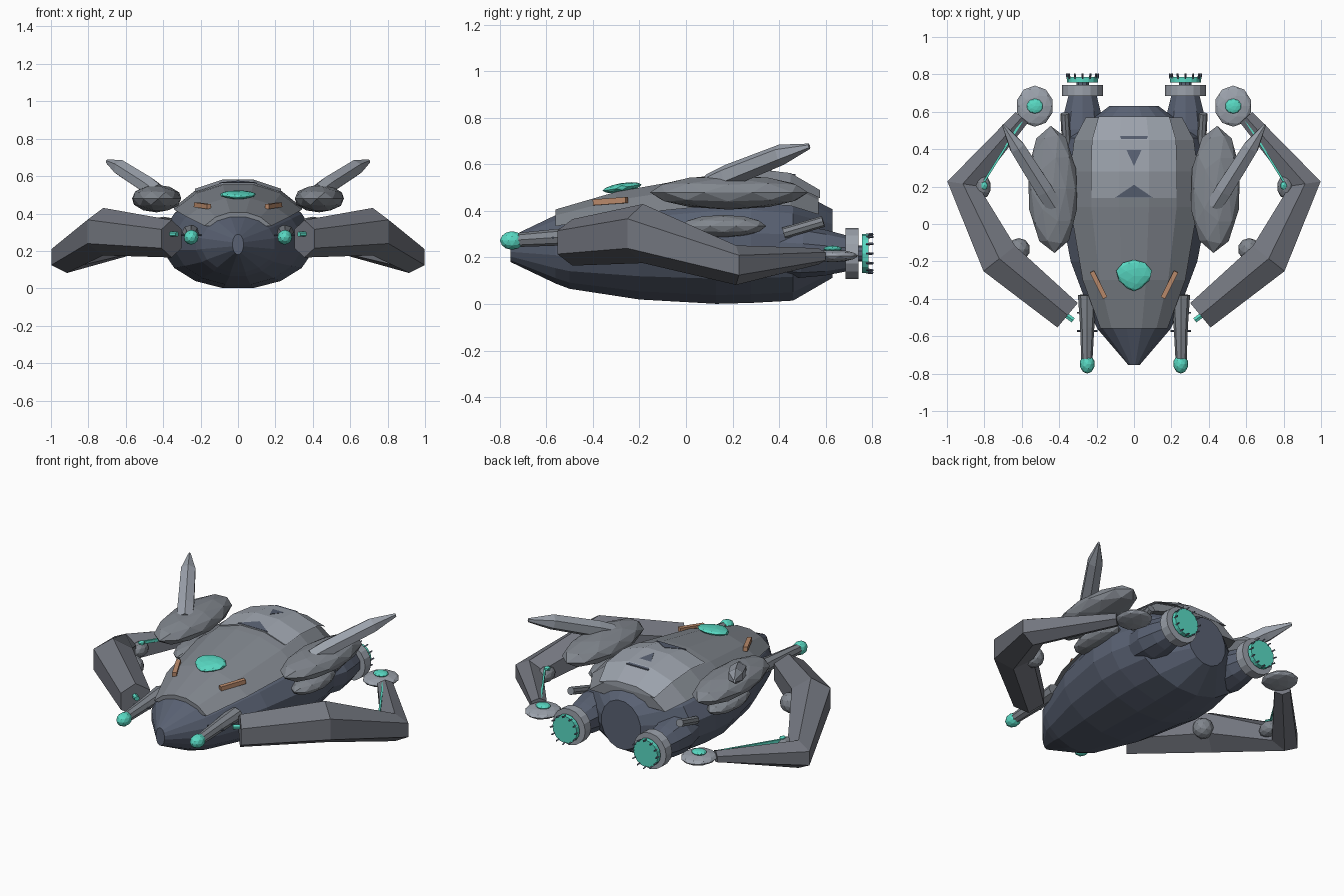
import bpy, bmesh, math
from mathutils import Vector, Matrix


def material(name, r, g, b):
    m = bpy.data.materials.new(name)
    m.diffuse_color = (r, g, b, 1)
    return m


HULL = material("hull_blue_grey", 0.10, 0.12, 0.17)
SHELL = material("shell_grey", 0.22, 0.24, 0.27)
PANEL = material("panel_grey", 0.33, 0.36, 0.41)
ARM = material("arm_grey", 0.17, 0.18, 0.21)
TEAL = material("glow_teal", 0.10, 0.70, 0.55)
COPPER = material("copper", 0.50, 0.26, 0.15)


def finish(name, bm, mat):
    bmesh.ops.recalc_face_normals(bm, faces=bm.faces)
    me = bpy.data.meshes.new(name)
    bm.to_mesh(me)
    bm.free()
    me.materials.append(mat)
    ob = bpy.data.objects.new(name, me)
    bpy.context.collection.objects.link(ob)
    return ob


def loft(name, rings, mat):
    bm = bmesh.new()
    vs = [[bm.verts.new(p) for p in r] for r in rings]
    n = len(rings[0])
    for a, b in zip(vs, vs[1:]):
        for i in range(n):
            j = (i + 1) % n
            bm.faces.new((a[i], a[j], b[j], b[i]))
    bm.faces.new(vs[0])
    bm.faces.new(vs[-1])
    return finish(name, bm, mat)


def tube(name, stations, mat, sides=6, upright=False, phase=90):
    """Loft along a path of (x, y, z, half_width, half_height)."""
    pts = [Vector(s[:3]) for s in stations]
    seg = [(b - a).normalized() for a, b in zip(pts, pts[1:])]
    rings = []
    for i, s in enumerate(stations):
        t = (seg[max(i - 1, 0)] + seg[min(i, len(seg) - 1)]).normalized()
        u = t.cross(Vector((0, 0, 1))).normalized()
        v = Vector((0, 0, 1)) if upright else u.cross(t)
        ring = []
        for k in range(sides):
            a = math.radians(phase) + k * math.tau / sides
            ring.append(pts[i] + u * s[3] * math.cos(a) + v * s[4] * math.sin(a))
        rings.append(ring)
    return loft(name, rings, mat)


def pod(name, loc, radii, mat, yaw=0, pitch=0, sub=2, front_taper=0):
    bm = bmesh.new()
    bmesh.ops.create_icosphere(bm, subdivisions=sub, radius=1)
    for v in bm.verts:
        if front_taper and v.co.y < 0:
            v.co.x *= 1 + front_taper * v.co.y
    m = (Matrix.Translation(loc) @ Matrix.Rotation(yaw, 4, 'Z')
         @ Matrix.Rotation(pitch, 4, 'X') @ Matrix.Diagonal((*radii, 1)))
    bmesh.ops.transform(bm, matrix=m, verts=bm.verts)
    return finish(name, bm, mat)


def section(y, w, zb, zm, zt, first=0, last=15):
    ring = []
    for k in range(first, last + 1):
        a = (k + 0.5) * math.tau / 16
        h = (zt - zm) if math.sin(a) > 0 else (zm - zb)
        ring.append((w * math.cos(a), y, zm + h * math.sin(a)))
    return ring


# Main hull: y, half width, bottom, middle, top
hull = [(-0.755, 0.03, 0.18, 0.235, 0.29), (-0.56, 0.2, 0.085, 0.24, 0.385),
        (-0.5, 0.23, 0.062, 0.24, 0.40), (-0.2, 0.345, 0.015, 0.25, 0.47),
        (0.13, 0.41, -0.004, 0.25, 0.52), (0.28, 0.405, 0.0, 0.25, 0.53),
        (0.46, 0.365, 0.01, 0.25, 0.50), (0.63, 0.135, 0.11, 0.26, 0.41)]
loft("hull", [section(*s) for s in hull], HULL)

# Armoured upper shell and raised rear panel
shell = [(-0.56, 0.215, 0, 0.24, 0.41), (-0.3, 0.33, 0, 0.25, 0.487),
         (0.09, 0.41, 0, 0.25, 0.557), (0.28, 0.41, 0, 0.25, 0.58),
         (0.45, 0.385, 0, 0.25, 0.56), (0.57, 0.31, 0, 0.26, 0.485)]
loft("upper_shell", [section(*s, 1, 6) for s in shell], SHELL)
panel = [(0.14, 0.41, 0, 0.25, 0.570), (0.28, 0.415, 0, 0.25, 0.589),
         (0.45, 0.405, 0, 0.25, 0.569), (0.575, 0.34, 0, 0.26, 0.495)]
loft("rear_panel", [section(*s, 2, 5) for s in panel], PANEL)

# Dark triangular vents on the panel
for tri in ([(-0.075, 0.47, 0.558), (0.075, 0.47, 0.558), (0, 0.31, 0.582)],
            [(-0.10, 0.142, 0.566), (0.10, 0.142, 0.566), (0, 0.21, 0.576)]):
    loft("roof_vent", [tri, [(x, y, z - 0.04) for x, y, z in tri]], HULL)

# Cockpit glass
pod("cockpit_glass", (0, -0.275, 0.500), (0.1, 0.085, 0.02), TEAL,
    pitch=0.16, front_taper=0.45)

for s in (-1, 1):
    # Copper strips beside the cockpit
    tube("copper_strip", [(s * 0.225, -0.255, 0.447, 0.018, 0.018),
                          (s * 0.155, -0.395, 0.437, 0.018, 0.018)], COPPER, 4, phase=45)

    # Large shoulder pod, fin and lower side pod
    pod("shoulder_pod", (s * 0.435, 0.185, 0.48), (0.135, 0.34, 0.074), SHELL, yaw=s * -0.03)
    tube("fin", [(s * 0.43, 0.10, 0.515, 0.048, 0.045), (s * 0.48, 0.18, 0.55, 0.052, 0.05),
                 (s * 0.625, 0.41, 0.642, 0.046, 0.045), (s * 0.70, 0.53, 0.678, 0.007, 0.012)],
         PANEL, 6)
    pod("side_pod", (s * 0.40, 0.16, 0.335), (0.08, 0.185, 0.048), SHELL)

    # Claw arm: front end, bend, elbow, rear taper
    tube("claw_arm", [(s * 0.355, -0.488, 0.265, 0.098, 0.10),
                      (s * 0.72, -0.185, 0.303, 0.125, 0.127),
                      (s * 0.915, 0.215, 0.167, 0.097, 0.085),
                      (s * 0.60, 0.57, 0.205, 0.05, 0.035)], ARM, 6, upright=True)
    pod("elbow_joint", (s * 0.81, 0.2, 0.19), (0.045, 0.065, 0.045), SHELL)
    pod("arm_joint", (s * 0.615, -0.135, 0.27), (0.06, 0.06, 0.06), SHELL)
    pod("elbow_light", (s * 0.80, 0.205, 0.23), (0.02, 0.025, 0.015), TEAL, sub=1)
    tube("arm_light_strip", [(s * 0.80, 0.23, 0.225, 0.008, 0.012),
                             (s * 0.60, 0.55, 0.225, 0.008, 0.012)], TEAL, 4, phase=45)
    tube("claw_tip_light", [(s * 0.36, -0.49, 0.29, 0.016, 0.014),
                            (s * 0.325, -0.515, 0.29, 0.016, 0.014)], TEAL, 6)

    # Rear pad with light
    pod("rear_pad", (s * 0.53, 0.63, 0.207), (0.1, 0.11, 0.027), PANEL)
    pod("rear_pad_light", (s * 0.53, 0.63, 0.237), (0.044, 0.04, 0.014), TEAL)

    # Front gun with glowing tip and crossbars
    tube("gun_barrel", [(s * 0.25, -0.38, 0.30, 0.05, 0.04), (s * 0.25, -0.55, 0.287, 0.038, 0.036),
                        (s * 0.252, -0.73, 0.275, 0.03, 0.03)], SHELL, 8)
    pod("gun_tip", (s * 0.25, -0.748, 0.273), (0.04, 0.052, 0.04), TEAL)
    for y in (-0.475, -0.572):
        tube("gun_crossbar", [(s * 0.25 - 0.055, y, 0.285, 0.005, 0.005),
                              (s * 0.25 + 0.055, y, 0.285, 0.005, 0.005)], HULL, 6)

    # Small rear side tube
    tube("side_exhaust", [(s * 0.36, 0.42, 0.305, 0.024, 0.024),
                          (s * 0.37, 0.59, 0.355, 0.024, 0.024)], SHELL, 8)

    # Engine nacelle, collar, neck and glowing nozzle
    e = s * 0.275
    tube("engine_nacelle", [(e, 0.30, 0.24, 0.08, 0.1), (e, 0.50, 0.225, 0.12, 0.112),
                            (e, 0.60, 0.22, 0.102, 0.098), (e, 0.70, 0.217, 0.075, 0.075)], HULL, 10)
    tube("engine_collar", [(e, 0.685, 0.217, 0.11, 0.11), (e, 0.742, 0.217, 0.11, 0.11)], PANEL, 16)
    tube("engine_neck", [(e, 0.73, 0.217, 0.035, 0.035), (e, 0.77, 0.217, 0.035, 0.035)], HULL, 10)
    tube("engine_glow", [(e, 0.757, 0.217, 0.083, 0.083), (e, 0.785, 0.217, 0.083, 0.083)], TEAL, 16)
    for k in range(12):
        c, d = math.cos(k * math.tau / 12), math.sin(k * math.tau / 12)
        tube("engine_spike", [(e + 0.08 * c, 0.775, 0.217 + 0.08 * d, 0.006, 0.006),
                              (e + 0.084 * c, 0.805, 0.217 + 0.084 * d, 0.005, 0.005)], HULL, 4)
